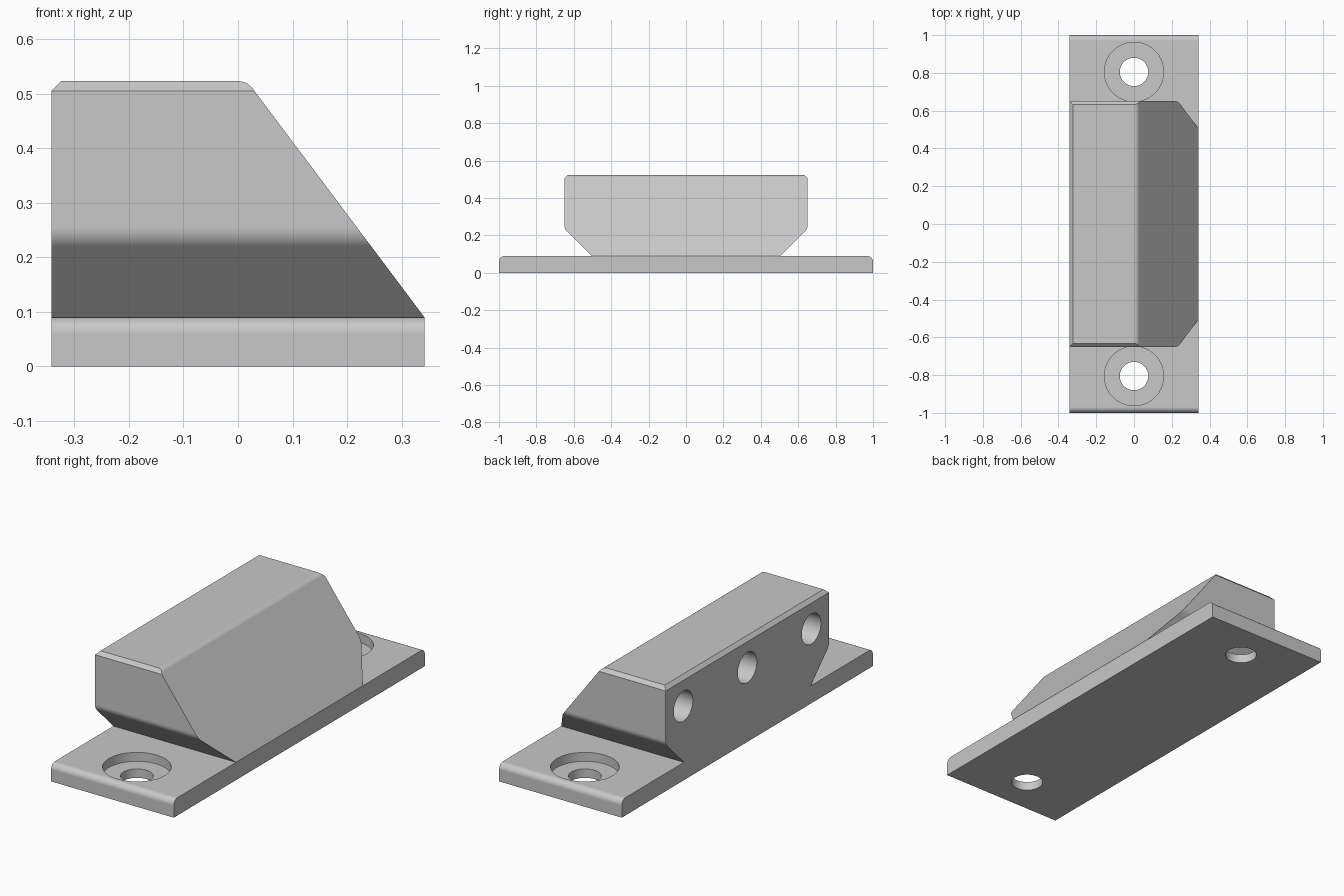
import bpy, bmesh, math
from mathutils import Vector, Matrix

cube = bpy.data.objects.get("Cube")
if cube:
    bpy.data.objects.remove(cube, do_unlink=True)

grey = bpy.data.materials.new("light grey")
grey.use_nodes = True
colour = (0.58, 0.58, 0.58, 1)
grey.diffuse_color = colour
grey.node_tree.nodes["Principled BSDF"].inputs["Base Color"].default_value = colour


def add_object(name, bm):
    bmesh.ops.recalc_face_normals(bm, faces=bm.faces)
    mesh = bpy.data.meshes.new(name)
    bm.to_mesh(mesh)
    bm.free()
    mesh.materials.append(grey)
    obj = bpy.data.objects.new(name, mesh)
    bpy.context.collection.objects.link(obj)
    return obj


def rounded(points, steps=8):
    """Points are (a, b) or (a, b, t), t being the tangent length of a fillet."""
    out = []
    for i, p in enumerate(points):
        c = Vector(p[:2])
        if len(p) == 2:
            out.append(c)
            continue
        before = Vector(points[i - 1][:2])
        after = Vector(points[(i + 1) % len(points)][:2])
        d0, d1 = (before - c).normalized(), (after - c).normalized()
        # true circular arc tangent to both neighbouring edges
        half = d0.angle(d1) / 2
        centre = c + (d0 + d1).normalized() * p[2] / math.cos(half)
        r = p[2] * math.tan(half)
        u, v = (c + d0 * p[2] - centre) / r, (c + d1 * p[2] - centre) / r
        sweep = u.angle(v)
        for k in range(steps + 1):
            f = k / steps
            w = (u * math.sin((1 - f) * sweep) + v * math.sin(f * sweep)) / math.sin(sweep)
            out.append(centre + w * r)
    return out


def prism(name, points, axis, half):
    """Extrude an upright profile along x or y."""
    bm = bmesh.new()
    place = (lambda p, s: (s, p.x, p.y)) if axis == "x" else (lambda p, s: (p.x, s, p.y))
    face = bm.faces.new([bm.verts.new(place(p, -half)) for p in rounded(points)])
    new = bmesh.ops.extrude_face_region(bm, geom=[face])["geom"]
    shift = (2 * half, 0, 0) if axis == "x" else (0, 2 * half, 0)
    bmesh.ops.translate(bm, verts=[e for e in new if isinstance(e, bmesh.types.BMVert)], vec=shift)
    return add_object(name, bm)


def cylinder(name, centre, radius, depth, axis="z"):
    bm = bmesh.new()
    turn = Matrix.Rotation(math.pi / 2, 4, "Y") if axis == "x" else Matrix()
    bmesh.ops.create_cone(bm, cap_ends=True, segments=64, radius1=radius, radius2=radius,
                          depth=depth, matrix=Matrix.Translation(centre) @ turn)
    return add_object(name, bm)


def apply_modifier(obj, mod):
    bpy.ops.object.select_all(action="DESELECT")
    obj.select_set(True)
    bpy.context.view_layer.objects.active = obj
    bpy.ops.object.modifier_apply(modifier=mod.name)


def combine(obj, cutter, operation):
    mod = obj.modifiers.new("cut", "BOOLEAN")
    mod.object, mod.operation, mod.solver = cutter, operation, "EXACT"
    apply_modifier(obj, mod)
    bpy.data.objects.remove(cutter, do_unlink=True)


def finish(obj):
    bpy.ops.object.select_all(action="DESELECT")
    obj.select_set(True)
    bpy.context.view_layer.objects.active = obj
    bpy.ops.object.shade_smooth_by_angle(angle=math.radians(25))
    mod = obj.modifiers.new("flat_normals", "WEIGHTED_NORMAL")
    mod.keep_sharp = True
    apply_modifier(obj, mod)


W, T, TOP = 0.342, 0.09, 0.523

# Base plate with rounded ends and counterbored screw holes
base = prism("base_plate", [(-1, 0), (1, 0), (1, T, 0.03), (-1, T, 0.03)], "x", W)
for y in (-0.805, 0.805):
    combine(base, cylinder("counterbore", (0, y, 0.095), 0.157, 0.1), "DIFFERENCE")
    combine(base, cylinder("screw_hole", (0, y, 0.05), 0.075, 0.3), "DIFFERENCE")
finish(base)

# Wedge body: sloped profile across, tapered and chamfered profile lengthwise
body = prism("wedge_body", [(-W, T), (W, T), (0.0166, TOP, 0.0166),
                            (-W + 0.018, TOP), (-W, TOP - 0.018)], "y", 0.8)
side = [(0.505, T), (0.65, 0.235, 0.02), (0.65, TOP - 0.018), (0.632, TOP), (0.612, TOP + 0.02)]
mirrored = [(-p[0],) + p[1:] for p in reversed(side)]
# run the lengthwise profile slightly past the bottom so only one face cuts there
bottom = [(-0.485, T - 0.02), (0.485, T - 0.02)]
ends = prism("end_profile", bottom + side + mirrored, "x", 0.5)
combine(body, ends, "INTERSECT")

# Blind holes in the upright face
for y in (-0.51, 0, 0.51):
    combine(body, cylinder("blind_hole", (-W, y, 0.375), 0.076, 0.5, "x"), "DIFFERENCE")
finish(body)
